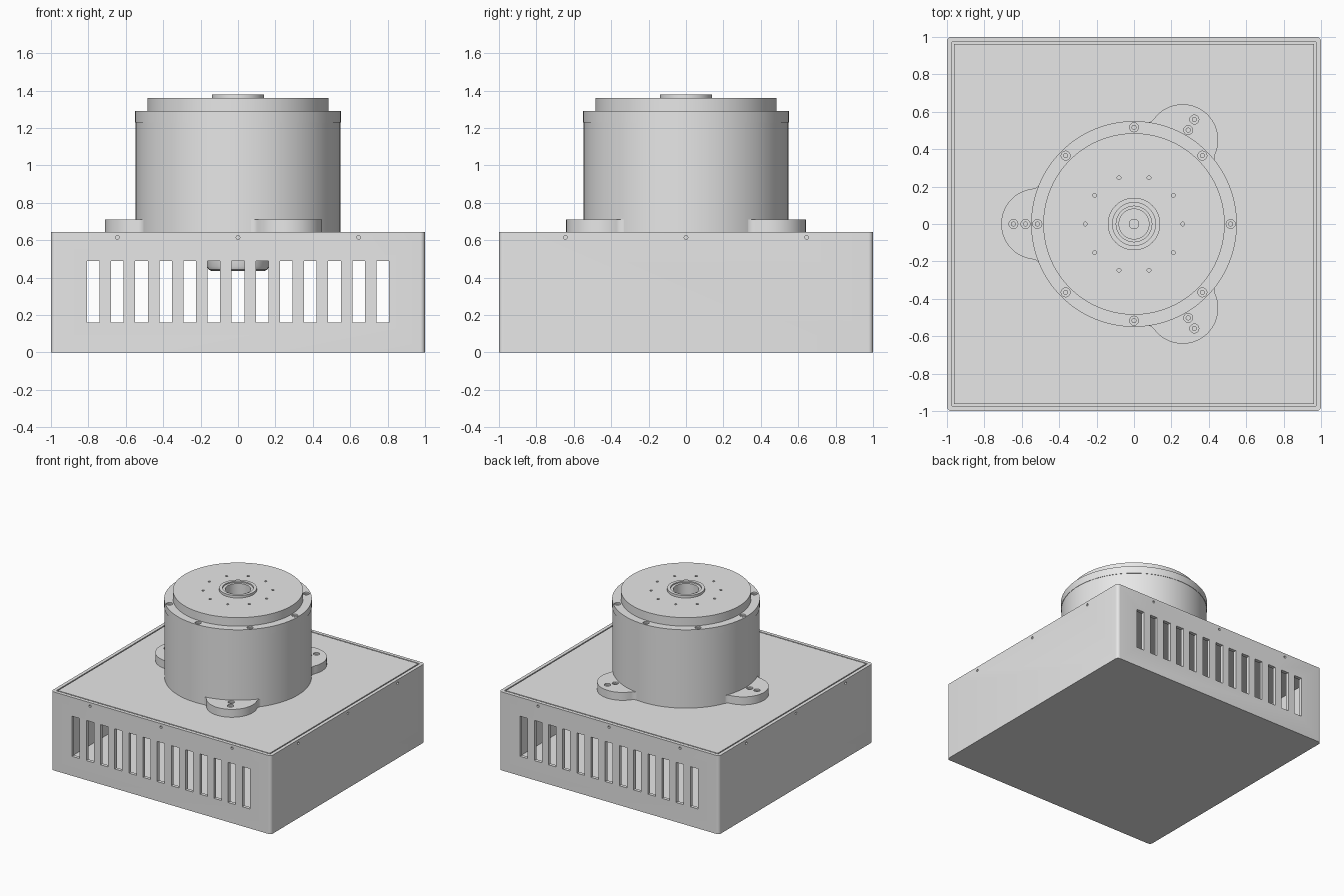
import bpy, bmesh, math
from mathutils import Matrix, Vector

cube = bpy.data.objects.get("Cube")
if cube:
    bpy.data.objects.remove(cube, do_unlink=True)

GREY = bpy.data.materials.new("light grey metal")
GREY.use_nodes = True
GREY.diffuse_color = (0.8, 0.8, 0.8, 1)
GREY.node_tree.nodes["Principled BSDF"].inputs["Base Color"].default_value = (0.8, 0.8, 0.8, 1)


def add_lathe(bm, profile, at=Matrix(), seg=96):
    """Revolve (radius, z) points about z; ends on the axis close the solid."""
    new = bmesh.new()
    vs = [new.verts.new((r, 0, z)) for r, z in profile]
    es = [new.edges.new(p) for p in zip(vs, vs[1:])]
    bmesh.ops.spin(new, geom=vs + es, axis=(0, 0, 1), cent=(0, 0, 0),
                   steps=seg, angle=2 * math.pi, use_duplicate=False)
    bmesh.ops.remove_doubles(new, verts=new.verts, dist=1e-5)
    bmesh.ops.recalc_face_normals(new, faces=new.faces)
    new.transform(at)
    merge(bm, new)


def add_prism(bm, outline, z0, z1):
    new = bmesh.new()
    face = new.faces.new([new.verts.new((x, y, z0)) for x, y in outline])
    ext = bmesh.ops.extrude_face_region(new, geom=[face])["geom"]
    bmesh.ops.translate(new, vec=(0, 0, z1 - z0),
                        verts=[g for g in ext if isinstance(g, bmesh.types.BMVert)])
    bmesh.ops.recalc_face_normals(new, faces=new.faces)
    merge(bm, new)


def merge(bm, new):
    me = bpy.data.meshes.new("temp")
    new.to_mesh(me)
    new.free()
    bm.from_mesh(me)
    bpy.data.meshes.remove(me)


def make(name, bm):
    me = bpy.data.meshes.new(name)
    bm.to_mesh(me)
    bm.free()
    me.materials.append(GREY)
    ob = bpy.data.objects.new(name, me)
    bpy.context.collection.objects.link(ob)
    return ob


def carve(ob, bm):
    """Subtract the solids in bm from ob and bake the result."""
    cutter = make("cutter", bm)
    cutter.hide_render = True
    mod = ob.modifiers.new("cut", "BOOLEAN")
    mod.operation, mod.solver, mod.object = "DIFFERENCE", "EXACT", cutter
    bpy.context.view_layer.update()
    dg = bpy.context.evaluated_depsgraph_get()
    baked = bpy.data.meshes.new_from_object(ob.evaluated_get(dg))
    ob.modifiers.clear()
    ob.data = baked
    bpy.data.objects.remove(cutter, do_unlink=True)


def smooth(ob):
    bpy.ops.object.select_all(action="DESELECT")
    ob.select_set(True)
    bpy.context.view_layer.objects.active = ob
    bpy.ops.object.shade_smooth_by_angle(angle=math.radians(30))


def polar(r, deg, z=0.0):
    a = math.radians(deg)
    return Vector((r * math.cos(a), r * math.sin(a), z))


def rectangle(x0, x1, y0, y1):
    return [(x0, y0), (x1, y0), (x1, y1), (x0, y1)]


def square(h):
    return rectangle(-h, h, -h, h)


def hole(bm, pos, r, depth, inner=0.0, seg=20):
    """Blind hole downwards from pos, optionally with a smaller bore below."""
    prof = [(0, 0.01), (r, 0.01), (r, -depth)]
    if inner:
        prof += [(inner, -depth), (inner, -depth - 0.03), (0, -depth - 0.03)]
    else:
        prof += [(0, -depth)]
    add_lathe(bm, prof, Matrix.Translation(pos), seg)


# Enclosure: open tray with rounded corners
TOP = 0.645
corner = 0.025
outline = []
for k in range(4):
    c = Vector([(1, 1), (-1, 1), (-1, -1), (1, -1)][k]) * (1 - corner)
    outline += [(c + polar(corner, 90 * k + 15 * i).xy)[:] for i in range(7)]
bm = bmesh.new()
add_prism(bm, outline, 0, TOP)
enclosure = make("enclosure", bm)
bm = bmesh.new()
add_prism(bm, square(0.972), 0.03, 0.8)
carve(enclosure, bm)

# Vent slots through front and back walls, screw holes along every wall
bm = bmesh.new()
for i in range(13):
    x = (i - 6) * 0.129
    for y in (-1, 1):
        add_prism(bm, rectangle(x - 0.034, x + 0.034, y - 0.1, y + 0.1), 0.16, 0.49)
for k in range(4):
    for s in (-0.645, 0, 0.645):
        at = (Matrix.Rotation(math.radians(90 * k), 4, "Z") @ Matrix.Translation((1, s, 0.615))
              @ Matrix.Rotation(math.radians(90), 4, "Y"))
        add_lathe(bm, [(0, -0.015), (0.01, -0.015), (0.01, 0.02), (0, 0.02)], at, 16)
carve(enclosure, bm)
smooth(enclosure)

# Lid with a narrow gap to the walls
bm = bmesh.new()
add_prism(bm, square(0.963), 0.58, TOP)
add_prism(bm, square(0.9725), 0.57, 0.62)
make("lid", bm)

# Mounting flange: three lobes blended into the ring
RING, LOBE, DIST, BLEND = 0.546, 0.19, 0.52, 0.05
a, b = RING + BLEND, LOBE + BLEND
theta = math.degrees(math.acos((a * a + DIST * DIST - b * b) / (2 * a * DIST)))
centre = polar(a, theta)
to_lobe = centre - Vector((DIST, 0, 0))
phi = math.degrees(math.atan2(to_lobe.y, to_lobe.x))


def half_lobe():
    pts = [Vector((DIST, 0, 0)) + polar(LOBE, phi * i / 16) for i in range(17)]
    start, end = phi + 180, theta + 180
    pts += [centre + polar(BLEND, start + (end - start) * i / 8) for i in range(1, 9)]
    return pts + [polar(RING, theta + (60 - theta) * i / 10) for i in range(1, 10)]


half = half_lobe()
lobe = [Vector((p.x, -p.y, 0)) for p in reversed(half[1:])] + half + [polar(RING, 60)]
outline = []
for deg in (60, 180, 300):
    turn = Matrix.Rotation(math.radians(deg), 3, "Z")
    outline += [(turn @ p).xy[:] for p in lobe]
bm = bmesh.new()
add_prism(bm, outline, TOP - 0.01, 0.71)
flange = make("mounting_flange", bm)
bm = bmesh.new()
for deg in (60, 180, 300):
    for r in (0.58, 0.645):
        hole(bm, polar(r, deg, 0.71), 0.024, 0.012, 0.011)
carve(flange, bm)
smooth(flange)

# Motor housing, output disc and hollow hub as one turned part
bm = bmesh.new()
add_lathe(bm, [(0, 0.63), (0.547, 0.63), (0.547, 1.23), (0.55, 1.23), (0.55, 1.29),
               (0.485, 1.29), (0.485, 1.36), (0.14, 1.36), (0.14, 1.38), (0.115, 1.38),
               (0.115, 1.37), (0.095, 1.37), (0.095, 1.27), (0.08, 1.27), (0.08, 1.25),
               (0.025, 1.25), (0.025, 1.15), (0, 1.15)], seg=128)
motor = make("motor_housing", bm)
bm = bmesh.new()
for i in range(8):
    hole(bm, polar(0.517, 45 * i, 1.29), 0.024, 0.012, 0.011)
for i in range(10):
    hole(bm, polar(0.26, 36 * i, 1.36), 0.01, 0.03)
carve(motor, bm)
smooth(motor)

# Rear stub of the motor hanging below the lid
bm = bmesh.new()
add_lathe(bm, [(0, 0.435), (0.14, 0.435), (0.157, 0.443), (0.165, 0.46), (0.165, 0.52),
               (0.3, 0.52), (0.3, 0.58), (0, 0.58)], seg=64)
smooth(make("motor_rear_stub", bm))
